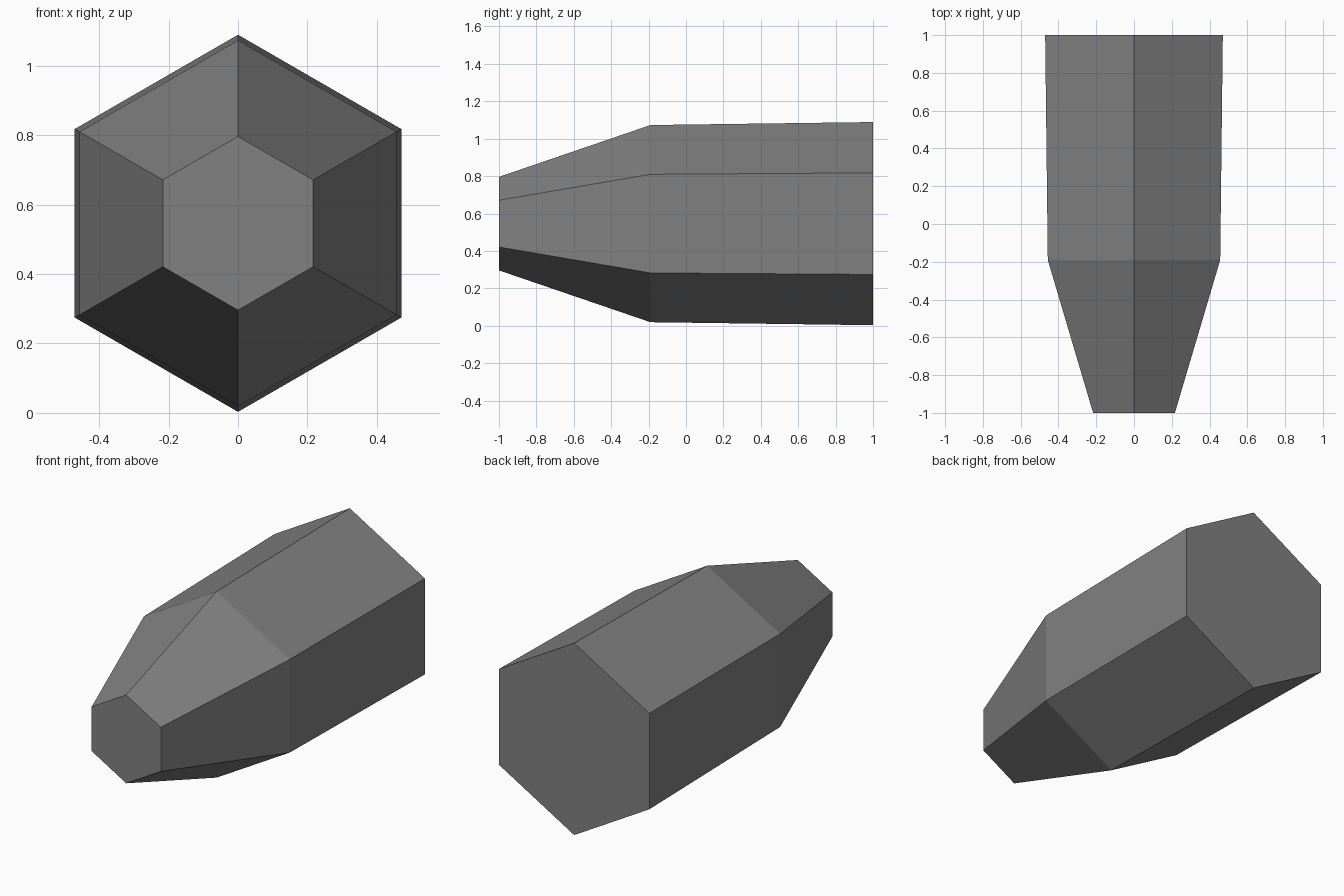
import bpy
import bmesh
from math import cos, sin, tau

cube = bpy.data.objects.get("Cube")
if cube:
    bpy.data.objects.remove(cube, do_unlink=True)

SIDES = 6
AXIS_Z = 0.546
# Hexagon rings along the length: (y, corner radius)
RINGS = [(-1.0, 0.25), (-0.19, 0.527), (1.0, 0.543)]

# Single grey material
grey = bpy.data.materials.new("dark grey")
grey.use_nodes = True
colour = (0.22, 0.22, 0.22, 1.0)
grey.diffuse_color = colour
grey.node_tree.nodes["Principled BSDF"].inputs["Base Color"].default_value = colour

# Tapered hexagonal body, corners pointing up and down
bm = bmesh.new()
rings = []
for y, r in RINGS:
    angles = [tau * i / SIDES for i in range(SIDES)]
    rings.append([bm.verts.new((r * sin(a), y, AXIS_Z + r * cos(a))) for a in angles])

for near, far in zip(rings, rings[1:]):
    for i in range(SIDES):
        j = (i + 1) % SIDES
        bm.faces.new((near[i], near[j], far[j], far[i]))

# End caps
bm.faces.new(rings[0])
bm.faces.new(rings[-1])
bmesh.ops.recalc_face_normals(bm, faces=bm.faces)

mesh = bpy.data.meshes.new("hexagonal_body")
bm.to_mesh(mesh)
bm.free()
mesh.materials.append(grey)
body = bpy.data.objects.new("hexagonal_body", mesh)
bpy.context.collection.objects.link(body)
